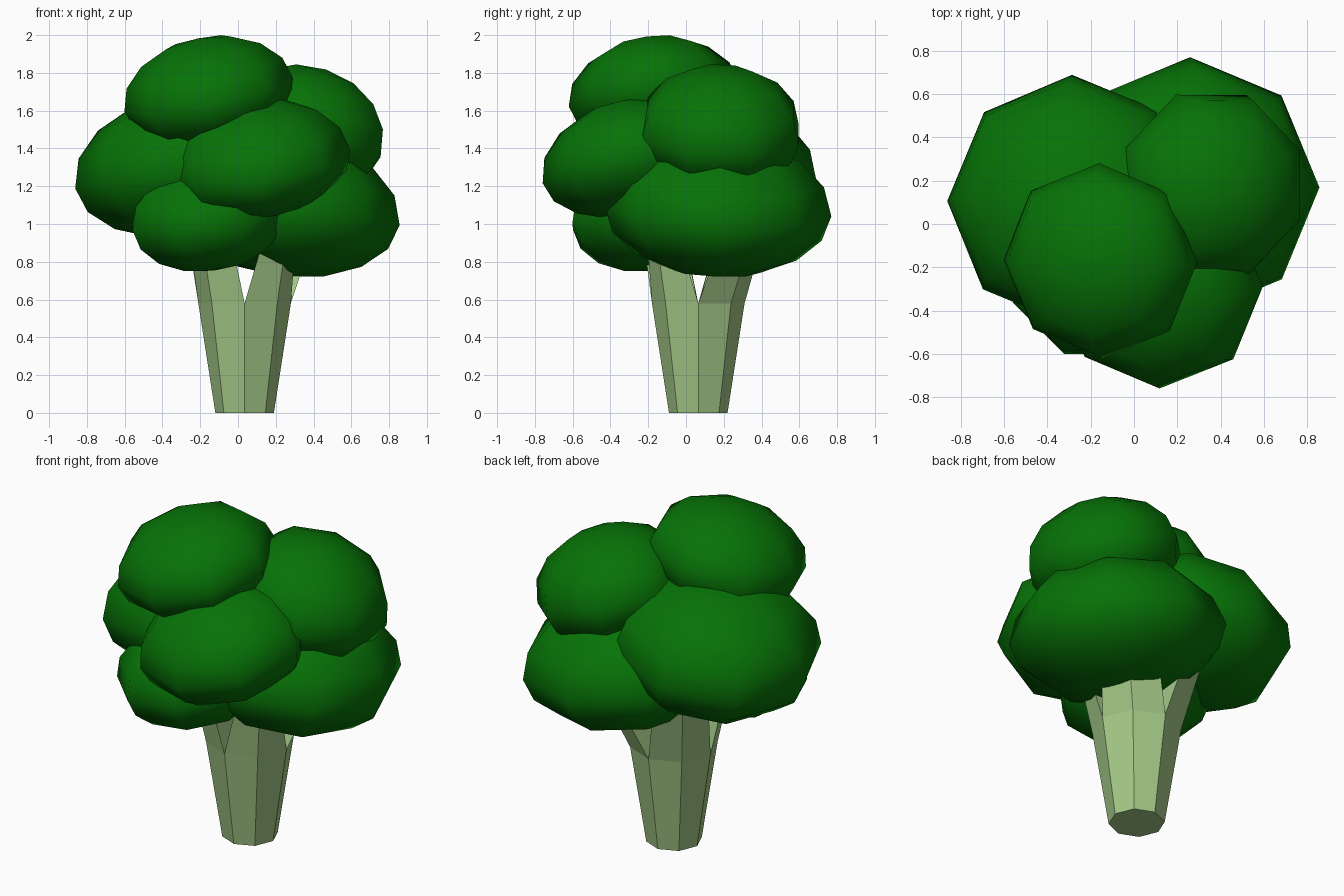
import bpy, bmesh, math
from mathutils import Vector, Matrix

cube = bpy.data.objects.get("Cube")
if cube:
    bpy.data.objects.remove(cube, do_unlink=True)


def make_material(name, color):
    mat = bpy.data.materials.new(name)
    mat.use_nodes = True
    mat.diffuse_color = (*color, 1)
    mat.node_tree.nodes["Principled BSDF"].inputs["Base Color"].default_value = (*color, 1)
    return mat


def add_object(name, bm, mat, smooth):
    bmesh.ops.recalc_face_normals(bm, faces=bm.faces)
    for face in bm.faces:
        face.smooth = smooth
    mesh = bpy.data.meshes.new(name)
    bm.to_mesh(mesh)
    bm.free()
    mesh.materials.append(mat)
    obj = bpy.data.objects.new(name, mesh)
    bpy.context.collection.objects.link(obj)
    return obj


dark_green = make_material("dark green", (0.002, 0.17, 0.002))
pale_green = make_material("pale green", (0.365, 0.578, 0.24))


# Florets: eight-sided domes, fuller above than below, leaning outward
def floret(name, center, radius, rise, drop, lean, turn=0):
    bm = bmesh.new()
    bmesh.ops.create_uvsphere(bm, u_segments=8, v_segments=8, radius=1)
    for vert in bm.verts:
        vert.co.z *= rise if vert.co.z > 0 else drop
    tilt = Vector((0, 0, 1)).rotation_difference(Vector((*lean, 1))).to_matrix().to_4x4()
    shape = Matrix.Diagonal((radius, radius, 1, 1))
    spin = Matrix.Rotation(math.radians(turn), 4, "Z")
    bm.transform(Matrix.Translation(center) @ tilt @ shape @ spin)
    add_object(name, bm, dark_green, True)


floret("top_floret", (-0.155, -0.17, 1.685), 0.455, 0.305, 0.27, (-0.2, -0.14))
floret("upper_right_floret", (0.36, 0.18, 1.49), 0.45, 0.345, 0.28, (0.33, 0.04), 22.5)
floret("front_floret", (0.11, -0.28, 1.32), 0.49, 0.34, 0.28, (-0.15, -0.22))
floret("back_left_floret", (-0.29, 0.11, 1.285), 0.58, 0.4, 0.35, (-0.17, 0.08))
floret("back_right_floret", (0.26, 0.17, 1.065), 0.6, 0.4, 0.345, (0.12, 0.04))
floret("lower_front_floret", (-0.16, -0.2, 1.03), 0.435, 0.3, 0.28, (-0.12, -0.1), 22.5)

# Stalk: tapered octagon that splits into four branches
bm = bmesh.new()
axis = Vector((0.035, 0.065, 0))


def ring(radius, z):
    angles = [i * math.tau / 8 for i in range(8)]
    return [bm.verts.new(axis + Vector((radius * math.cos(a), radius * math.sin(a), z)))
            for a in angles]


bottom, top = ring(0.155, 0), ring(0.245, 0.58)
middle = bm.verts.new(axis + Vector((0, 0, 0.57)))
bm.faces.new(reversed(bottom))
for i in range(8):
    j = (i + 1) % 8
    bm.faces.new((bottom[i], bottom[j], top[j], top[i]))
caps = [bm.faces.new((top[i], top[i + 1], top[(i + 2) % 8], middle)) for i in (0, 2, 4, 6)]

# Branches, counted round from back right: sideways shift and end scale
branches = [(0.15, 0.13, 0.88), (-0.08, 0.1, 0.88), (-0.07, -0.07, 0.88), (0.08, -0.08, 0.65)]
ends = bmesh.ops.extrude_discrete_faces(bm, faces=caps)["faces"]
ends.sort(key=lambda f: math.atan2(*(f.calc_center_median() - axis).yx) % math.tau)
for face, (dx, dy, scale) in zip(ends, branches):
    center = face.calc_center_median()
    for vert in face.verts:
        vert.co = center + (vert.co - center) * scale + Vector((dx, dy, 0.4))
add_object("stalk", bm, pale_green, False)
